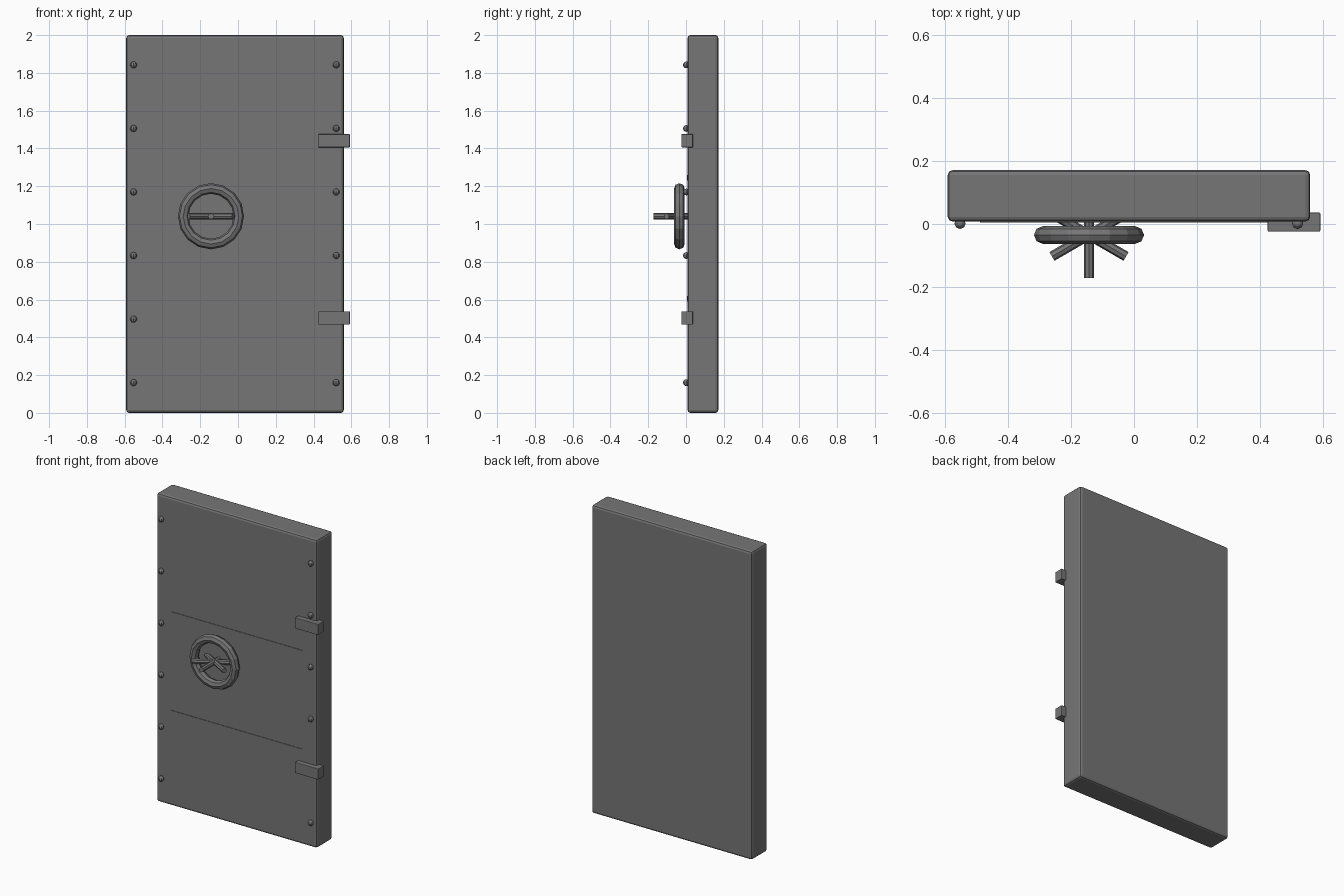
import bpy
from math import radians

if "Cube" in bpy.data.objects:
    bpy.data.objects.remove(bpy.data.objects["Cube"])

# Dark steel
steel = bpy.data.materials.new("dark_steel")
steel.diffuse_color = (0.18, 0.18, 0.185, 1)
steel.use_nodes = True
steel.node_tree.nodes["Principled BSDF"].inputs["Base Color"].default_value = steel.diffuse_color


def finish(name):
    """Name the newest object and make it steel."""
    ob = bpy.context.object
    ob.name = name
    ob.data.materials.append(steel)
    return ob


def box(name, x, y, z, bevel=0.0):
    """Box from (min, max) ranges, with optional rounded edges."""
    loc = [(a + b) / 2 for a, b in (x, y, z)]
    bpy.ops.mesh.primitive_cube_add(size=1, location=loc)
    ob = finish(name)
    ob.scale = [b - a for a, b in (x, y, z)]
    bpy.ops.object.transform_apply(location=False, rotation=False, scale=True)
    if bevel:
        m = ob.modifiers.new("bevel", 'BEVEL')
        m.width = bevel
        m.segments = 2
    return ob


# Door slab
box("door_slab", (-0.592, 0.56), (0.008, 0.171), (0, 2), 0.015)

# Shallow reinforcing strips
for i, z in enumerate((0.605, 1.245)):
    box(f"strip_{i}", (-0.49, 0.458), (0.005, 0.03), (z - 0.015, z + 0.015))

# Hinges
for i, z in enumerate((0.503, 1.441)):
    box(f"hinge_{i}", (0.425, 0.592), (-0.024, 0.036), (z - 0.035, z + 0.035), 0.003)

# Rivets down both edges
for side, x in (("left", -0.553), ("right", 0.52)):
    for i in range(6):
        bpy.ops.mesh.primitive_uv_sphere_add(segments=8, ring_count=6, radius=0.018,
                                             location=(x, 0.002, 0.16 + i * 0.3365))
        finish(f"rivet_{side}_{i}")

# Handwheel rim
hub = (-0.143, -0.035, 1.041)
bpy.ops.mesh.primitive_torus_add(major_segments=16, minor_segments=8, major_radius=0.147,
                                 minor_radius=0.028, location=hub,
                                 rotation=(radians(90), 0, 0))
finish("wheel_rim")

# Wheel spokes, fanned out horizontally through the hub
for i, angle in enumerate((30, 90, 150)):
    bpy.ops.mesh.primitive_cylinder_add(vertices=8, radius=0.016, depth=0.272, location=hub,
                                        rotation=(0, radians(90), radians(angle)))
    finish(f"wheel_spoke_{i}")
